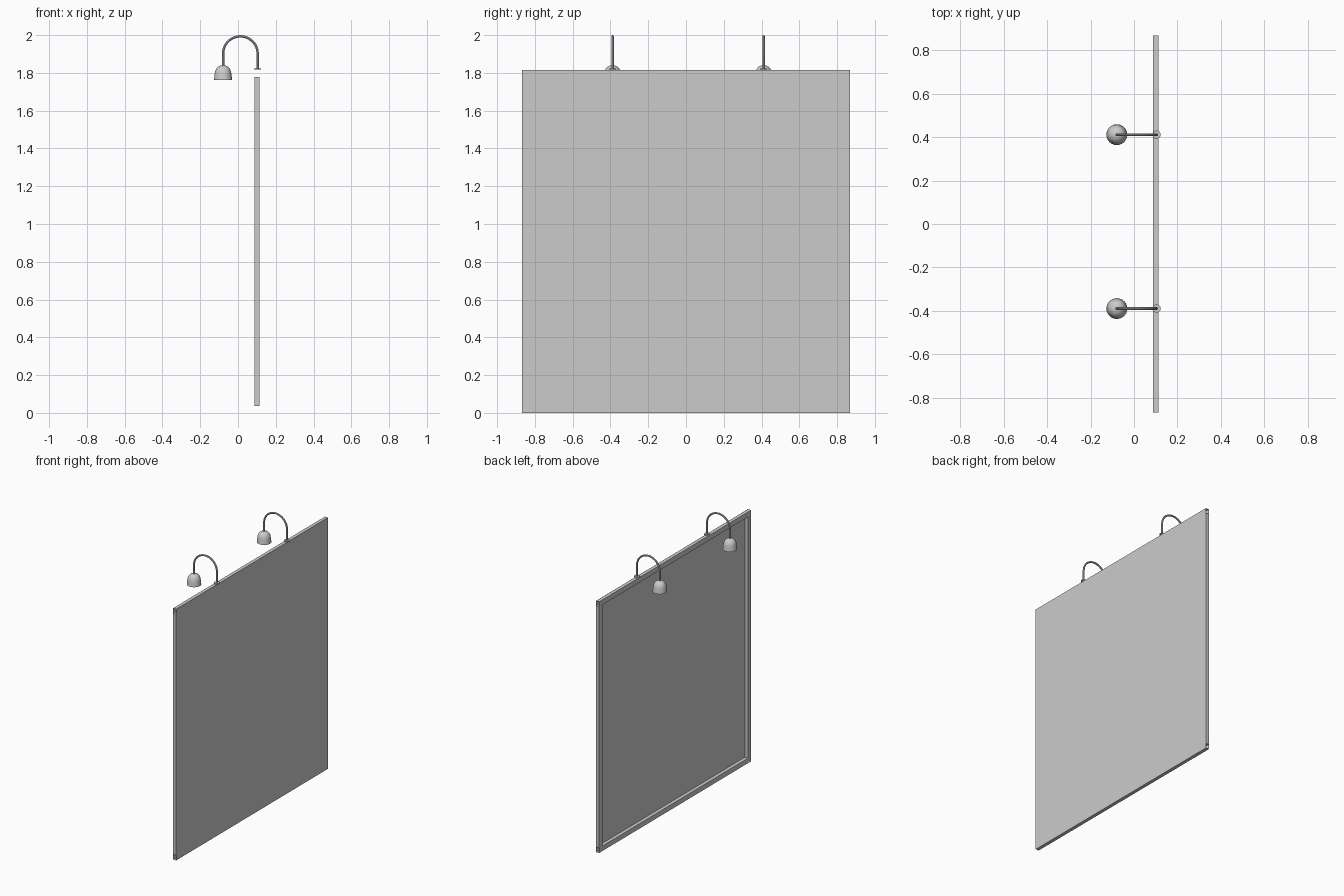
import bpy
import bmesh
import math

cube = bpy.data.objects.get("Cube")
if cube:
    bpy.data.objects.remove(cube, do_unlink=True)

# Single plain grey finish
grey = bpy.data.materials.new("plain grey")
grey.use_nodes = True
colour = (0.6, 0.6, 0.6, 1)
grey.diffuse_color = colour
grey.node_tree.nodes["Principled BSDF"].inputs["Base Color"].default_value = colour

WIDTH, HEIGHT, BEAM = 1.735, 1.815, 0.036
BACK, FRONT = 0.087, 0.1125


def add_object(name, mesh, smooth=False):
    obj = bpy.data.objects.new(name, mesh)
    bpy.context.collection.objects.link(obj)
    mesh.materials.clear()
    mesh.materials.append(grey)
    if smooth:
        bpy.ops.object.select_all(action="DESELECT")
        obj.select_set(True)
        bpy.context.view_layer.objects.active = obj
        bpy.ops.object.shade_smooth_by_angle(angle=math.radians(40))
    return obj


def from_bmesh(name, bm, smooth=False):
    mesh = bpy.data.meshes.new(name)
    bm.to_mesh(mesh)
    bm.free()
    return add_object(name, mesh, smooth)


def open_beam(name, y0, y1, z0, z1, axis):
    """Rectangular tube, open at both ends along the axis."""
    bm = bmesh.new()
    bmesh.ops.create_cube(bm, size=1)
    ends = [f for f in bm.faces if abs(f.normal[axis]) > 0.5]
    bmesh.ops.delete(bm, geom=ends, context="FACES_ONLY")
    bmesh.ops.scale(bm, vec=(FRONT - BACK, y1 - y0, z1 - z0), verts=bm.verts)
    centre = ((BACK + FRONT) / 2, (y0 + y1) / 2, (z0 + z1) / 2)
    bmesh.ops.translate(bm, vec=centre, verts=bm.verts)
    return from_bmesh(name, bm)


def lathe(name, profile, x, y):
    """Turn a radius/height profile about a vertical axis."""
    bm = bmesh.new()
    verts = [bm.verts.new((r, 0, z)) for r, z in profile]
    edges = [bm.edges.new(pair) for pair in zip(verts, verts[1:])]
    bmesh.ops.spin(bm, geom=verts + edges, cent=(0, 0, 0), axis=(0, 0, 1),
                   angle=math.tau, steps=24, use_duplicate=False)
    bmesh.ops.remove_doubles(bm, verts=bm.verts, dist=0.0002)
    bmesh.ops.recalc_face_normals(bm, faces=bm.faces)
    bmesh.ops.translate(bm, vec=(x, y, 0), verts=bm.verts)
    return from_bmesh(name, bm, True)


def rod(name, points, radius):
    """Round rod swept along a path."""
    curve = bpy.data.curves.new(name, "CURVE")
    curve.dimensions = "3D"
    curve.bevel_depth = radius
    curve.bevel_resolution = 2
    curve.use_fill_caps = True
    spline = curve.splines.new("POLY")
    spline.points.add(len(points) - 1)
    for point, co in zip(spline.points, points):
        point.co = (*co, 1)
    temp = bpy.data.objects.new(name + " path", curve)
    bpy.context.collection.objects.link(temp)
    bpy.context.view_layer.update()
    graph = bpy.context.evaluated_depsgraph_get()
    mesh = bpy.data.meshes.new_from_object(temp.evaluated_get(graph))
    bpy.data.objects.remove(temp, do_unlink=True)
    return add_object(name, mesh, True)


# Frame: long rails top and bottom, stiles between them
half = WIDTH / 2
open_beam("bottom_rail", -half, half, 0, BEAM, 1)
open_beam("top_rail", -half, half, HEIGHT - BEAM, HEIGHT, 1)
for name, side in (("near_stile", -1), ("far_stile", 1)):
    y0, y1 = sorted((side * half, side * (half - BEAM)))
    open_beam(name, y0, y1, BEAM, HEIGHT - BEAM, 2)

# Sign face: thin sheet over the whole frame
bm = bmesh.new()
skin = FRONT + 0.0006
bm.faces.new([bm.verts.new((skin, y, z)) for y, z in
              ((-half, 0), (half, 0), (half, HEIGHT), (-half, HEIGHT))])
from_bmesh("sign_face", bm)

# Gooseneck lamps
POST_X, SHADE_X, ARC_Z, ROD = 0.104, -0.079, 1.902, 0.0065
arc_x = (POST_X + SHADE_X) / 2
arc_r = (POST_X - SHADE_X) / 2
shade = [(0.0, 1.84), (0.015, 1.838), (0.027, 1.832), (0.036, 1.822),
         (0.042, 1.808), (0.045, 1.79), (0.048, 1.762),
         (0.046, 1.762), (0.043, 1.79), (0.034, 1.82), (0.0, 1.837)]
flange = [(0.0, 1.824), (0.019, 1.824), (0.019, 1.817), (0.0, 1.817)]

for label, y in (("near", -0.389), ("far", 0.411)):
    arc = [(arc_x + arc_r * math.cos(math.pi * i / 20), y,
            ARC_Z + arc_r * math.sin(math.pi * i / 20)) for i in range(21)]
    path = [(POST_X, y, 1.822)] + arc + [(SHADE_X, y, 1.836)]
    rod(label + "_lamp_arm", path, ROD)
    lathe(label + "_lamp_shade", shade, SHADE_X, y)
    lathe(label + "_lamp_flange", flange, POST_X, y)
